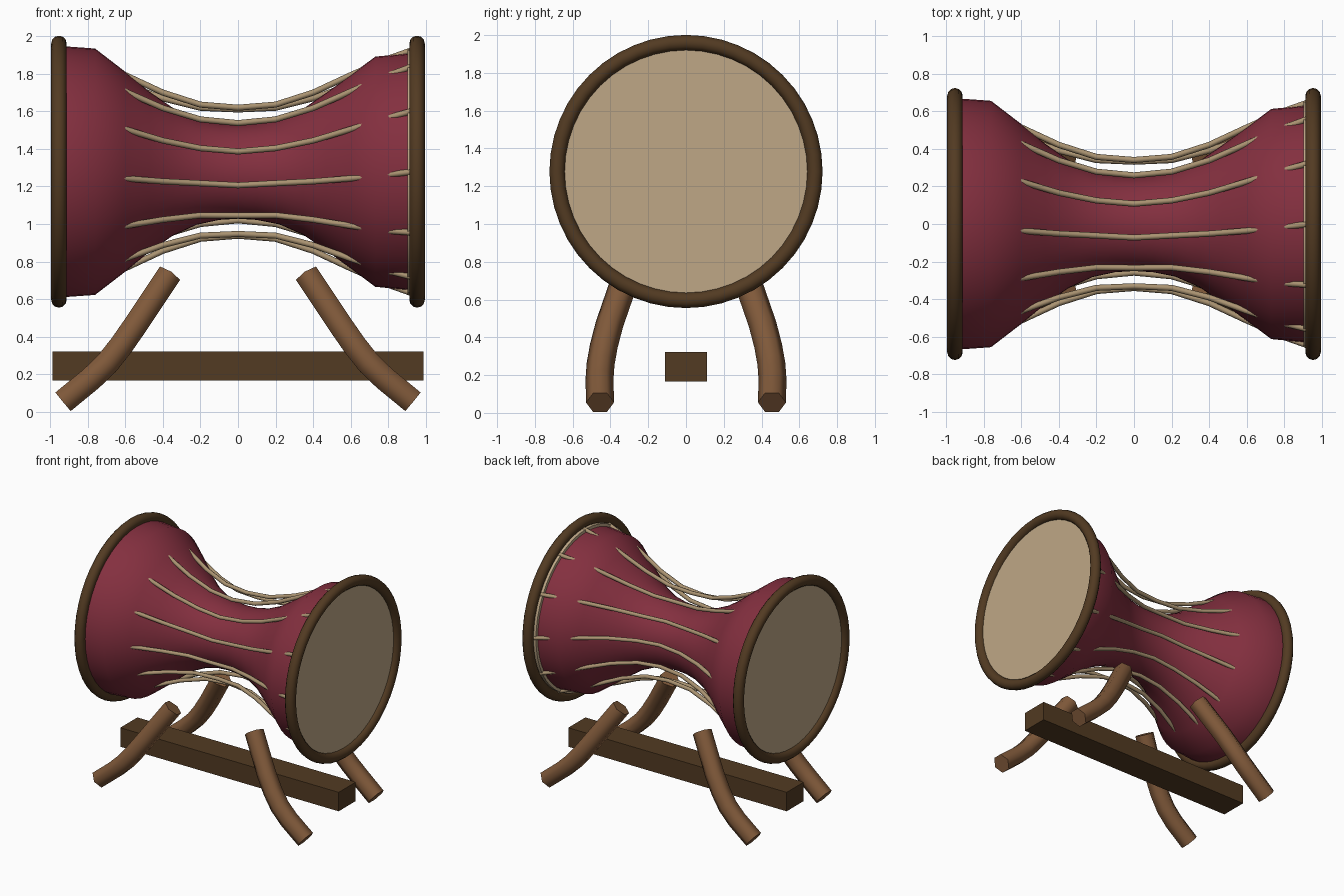
import bpy
import bmesh
import math
from mathutils import Vector

if "Cube" in bpy.data.objects:
    bpy.data.objects.remove(bpy.data.objects["Cube"], do_unlink=True)

AXIS_Z = 1.278  # height of the drum axis


def material(name, rgb):
    m = bpy.data.materials.new(name)
    m.use_nodes = True
    m.diffuse_color = (*rgb, 1)
    m.node_tree.nodes["Principled BSDF"].inputs["Base Color"].default_value = (*rgb, 1)
    m.node_tree.nodes["Principled BSDF"].inputs["Roughness"].default_value = 0.8
    return m


BURGUNDY = material("burgundy shell", (0.23, 0.029, 0.05))
CREAM = material("cream skin", (0.52, 0.39, 0.24))
ROPE = material("tan rope", (0.40, 0.29, 0.165))
DARK = material("dark wood", (0.085, 0.043, 0.016))
BROWN = material("brown wood", (0.215, 0.10, 0.042))


def skin_rings(name, rings, mat):
    """Join rings of points into a smooth closed tube with flat end caps."""
    bm = bmesh.new()
    loops = [[bm.verts.new(p) for p in ring] for ring in rings]
    n = len(loops[0])
    for a, b in zip(loops, loops[1:]):
        for i in range(n):
            j = (i + 1) % n
            bm.faces.new((a[i], a[j], b[j], b[i])).smooth = True
    bm.faces.new(loops[0])
    bm.faces.new(loops[-1])
    bmesh.ops.recalc_face_normals(bm, faces=bm.faces)
    mesh = bpy.data.meshes.new(name)
    bm.to_mesh(mesh)
    bm.free()
    mesh.materials.append(mat)
    obj = bpy.data.objects.new(name, mesh)
    bpy.context.collection.objects.link(obj)
    return obj


def around_axis(x, r, angle):
    return Vector((x, r * math.cos(angle), AXIS_Z + r * math.sin(angle)))


def lathe(name, profile, mat, sides=48):
    rings = [[around_axis(x, r, math.tau * i / sides) for i in range(sides)]
             for x, r in profile]
    return skin_rings(name, rings, mat)


def tube(name, path, radius, sides, mat):
    rings = []
    for i, p in enumerate(path):
        t = (path[min(i + 1, len(path) - 1)] - path[max(i - 1, 0)]).normalized()
        u = Vector((0, 1, 0))
        u = (u - t * u.dot(t)).normalized()
        v = t.cross(u)
        rings.append([p + radius * (u * math.cos(math.tau * k / sides)
                                    + v * math.sin(math.tau * k / sides))
                      for k in range(sides)])
    return skin_rings(name, rings, mat)


# Hourglass shell
lathe("shell", [(-0.94, 0.668), (-0.76, 0.655), (-0.6, 0.532), (-0.47, 0.425),
                (-0.35, 0.342), (-0.22, 0.282), (-0.1, 0.256), (0, 0.25),
                (0.1, 0.256), (0.22, 0.28), (0.35, 0.337), (0.47, 0.42),
                (0.6, 0.515), (0.73, 0.612), (0.9, 0.628)], BURGUNDY)

# Skins and rims at both ends
for side, end in ((-1, "right"), (1, "left")):
    lathe(end + "_skin", [(side * 0.902, 0.65), (side * 0.957, 0.65)], CREAM)
    bpy.ops.mesh.primitive_torus_add(
        major_radius=0.682, minor_radius=0.041, major_segments=48, minor_segments=12,
        location=(side * 0.952, 0, AXIS_Z), rotation=(0, math.pi / 2, 0))
    rim = bpy.context.object
    rim.name = end + "_rim"
    rim.data.materials.append(DARK)
    bpy.ops.object.shade_smooth()

# Tension ropes, pulled in and twisted at the waist: x, radius, twist in degrees
half = [(0, 0.348, 12), (0.2, 0.362, 9.8), (0.4, 0.424, 7), (0.6, 0.515, 4),
        (0.8, 0.602, 1.5), (0.93, 0.648, 0)]
stations = [(-x, r, a) for x, r, a in reversed(half[1:])] + half
for k in range(12):
    path = [around_axis(x, r, math.radians(30 * k + a)) for x, r, a in stations]
    tube(f"rope_{k + 1}", path, 0.016, 8, ROPE)

# Stand beam
bpy.ops.mesh.primitive_cube_add(size=1, location=(0, 0, 0.245))
beam = bpy.context.object
beam.name = "stand_beam"
beam.scale = (1.975, 0.22, 0.155)
beam.data.materials.append(DARK)

# Four curved legs
leg_path = [(0.93, 0.455, 0.055), (0.78, 0.458, 0.178), (0.695, 0.452, 0.26),
            (0.62, 0.435, 0.355), (0.54, 0.405, 0.47), (0.367, 0.315, 0.73)]
for sx, end in ((-1, "right"), (1, "left")):
    for sy, depth in ((-1, "front"), (1, "back")):
        tube(f"{depth}_{end}_leg",
             [Vector((sx * x, sy * y, z)) for x, y, z in leg_path], 0.074, 6, BROWN)
